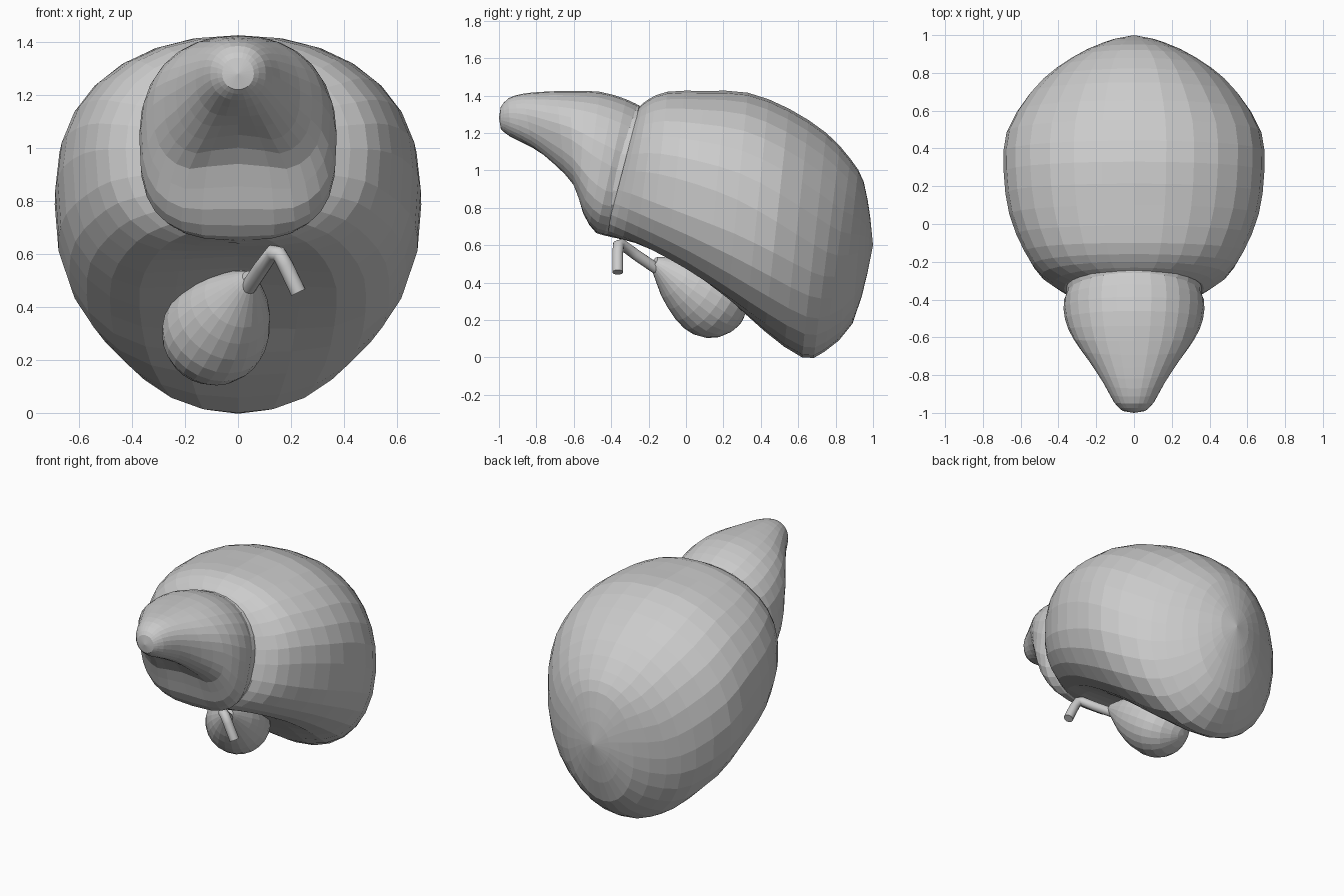
import bpy, bmesh
from math import sin, cos, pi
from mathutils import Vector

if "Cube" in bpy.data.objects:
    bpy.data.objects.remove(bpy.data.objects["Cube"])


def skin(name, rings, ends):
    """Join rings of points into a closed flat-shaded body; ends are the two cap points."""
    bm = bmesh.new()
    loops = [[bm.verts.new(p) for p in ring] for ring in rings]
    n = len(loops[0])
    for a, b in zip(loops, loops[1:]):
        for i in range(n):
            j = (i + 1) % n
            bm.faces.new((a[i], a[j], b[j], b[i]))
    for loop, tip in zip((loops[0], loops[-1]), ends):
        c = bm.verts.new(tip)
        for i in range(n):
            bm.faces.new((loop[i], loop[(i + 1) % n], c))
    bmesh.ops.recalc_face_normals(bm, faces=bm.faces)
    me = bpy.data.meshes.new(name)
    bm.to_mesh(me)
    bm.free()
    ob = bpy.data.objects.new(name, me)
    bpy.context.collection.objects.link(ob)
    return ob


def refine(rows):
    """Insert one smoothly interpolated section between each pair."""
    out = []
    for i in range(len(rows) - 1):
        p0, p1, p2 = rows[max(i - 1, 0)], rows[i], rows[i + 1]
        p3 = rows[min(i + 2, len(rows) - 1)]
        out.append(p1)
        out.append([(-a + 9 * b + 9 * c - d) / 16 for a, b, c, d in zip(p0, p1, p2, p3)])
    return out + [rows[-1]]


def section(yt, zt, yb, zb, hw, ex, hollow, n=28):
    """Tilted section: rounded above, squarer (exponent ex) and hollowed below."""
    pts = []
    for i in range(n):
        a = 2 * pi * i / n
        c, s = cos(a), sin(a)
        e = 2 / (2.15 if s > 0 else ex)
        u = abs(c) ** e * (1 if c > 0 else -1)
        v = abs(s) ** e * (1 if s > 0 else -1)
        t = (v + 1) / 2
        lift = hollow * max(0, 1 - (u / 0.6) ** 2) if s < 0 else 0
        pts.append((u * hw, yb + (yt - yb) * t, zb + (zt - zb) * t + lift))
    return pts


def lobe(name, rows, ends):
    return skin(name, [section(*r) for r in refine(rows)], ends)


# Sections: top y, top z, bottom y, bottom z, half width, lower exponent, hollow
lobe("right_lobe", [
    (-0.25, 1.34, -0.43, 0.65, 0.37, 2.4, 0),
    (-0.20, 1.38, -0.34, 0.61, 0.49, 2.6, 0.02),
    (-0.10, 1.42, -0.19, 0.54, 0.58, 2.9, 0.05),
    (0.10, 1.425, 0.00, 0.43, 0.66, 2.9, 0.06),
    (0.33, 1.415, 0.22, 0.27, 0.69, 2.6, 0.05),
    (0.55, 1.33, 0.42, 0.12, 0.675, 2.3, 0.02),
    (0.75, 1.20, 0.62, 0.00, 0.555, 2.1, 0),
    (0.88, 1.06, 0.74, 0.03, 0.42, 2, 0),
    (0.95, 0.94, 0.89, 0.18, 0.25, 2, 0),
    (0.985, 0.75, 0.97, 0.45, 0.11, 2, 0),
], [(0, -0.30, 1.0), (0, 1.0, 0.6)])

lobe("left_lobe", [
    (-0.24, 1.34, -0.40, 0.65, 0.33, 2.8, 0),
    (-0.32, 1.38, -0.48, 0.665, 0.37, 3, 0),
    (-0.46, 1.42, -0.55, 0.75, 0.365, 3, 0.02),
    (-0.62, 1.425, -0.60, 0.90, 0.32, 3, 0.04),
    (-0.76, 1.42, -0.70, 1.01, 0.235, 2.8, 0.04),
    (-0.87, 1.41, -0.82, 1.11, 0.16, 2.4, 0.01),
    (-0.95, 1.385, -0.94, 1.18, 0.105, 2.2, 0),
    (-0.99, 1.34, -0.99, 1.22, 0.06, 2, 0),
], [(0, -0.32, 1.0), (0, -1.0, 1.28)])

# Band in the groove between the lobes
lobe("ligament_band", [
    (-0.33, 1.35, -0.45, 0.66, 0.355, 2.6, 0),
    (-0.25, 1.35, -0.39, 0.64, 0.36, 2.6, 0),
], [(0, -0.38, 1.0), (0, -0.30, 1.0)])

# Pear-shaped gallbladder hanging under the right lobe
neck, base = Vector((0.045, -0.17, 0.51)), Vector((-0.16, 0.29, 0.19))
turn = (base - neck).to_track_quat('Z', 'Y')
profile = [(0, .03), (.06, .055), (.15, .09), (.25, .128), (.36, .16), (.48, .186), (.6, .2),
           (.7, .198), (.8, .178), (.88, .145), (.95, .09), (.985, .045)]
skin("gallbladder",
     [[neck.lerp(base, t) + turn @ Vector((r * cos(pi * i / 12), r * sin(pi * i / 12), 0))
       for i in range(24)] for t, r in profile], [neck, base])

# Bent bile duct
path = [(0.04, -0.16, 0.475), (0.09, -0.27, 0.55), (0.13, -0.345, 0.605),
        (0.155, -0.362, 0.60), (0.18, -0.365, 0.555), (0.228, -0.365, 0.455)]
cu = bpy.data.curves.new("bile_duct", 'CURVE')
cu.dimensions = '3D'
cu.bevel_depth = 0.03
cu.bevel_resolution = 4
cu.use_fill_caps = True
sp = cu.splines.new('POLY')
sp.points.add(len(path) - 1)
for p, co in zip(sp.points, path):
    p.co = (*co, 1)
sp.use_smooth = True
bpy.context.collection.objects.link(bpy.data.objects.new("bile_duct", cu))
